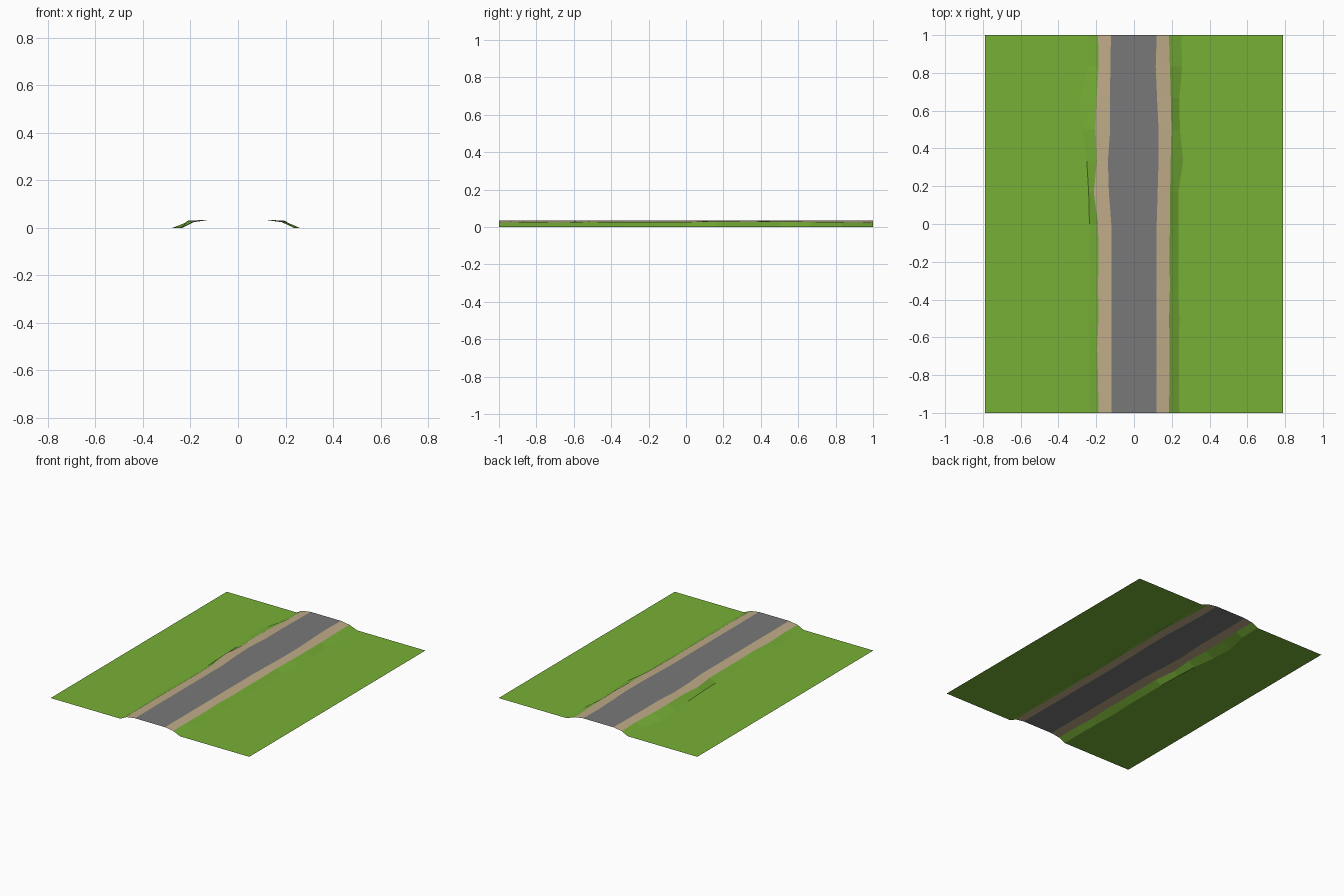
import bpy

if "Cube" in bpy.data.objects:
    bpy.data.objects.remove(bpy.data.objects["Cube"])

ROWS = 13
YS = [-1 + 2 * i / (ROWS - 1) for i in range(ROWS)]


def srgb(*c):
    return [(v / 255 / 12.92 if v < 11 else ((v / 255 + 0.055) / 1.055) ** 2.4) for v in c] + [1]


def material(name, *c):
    m = bpy.data.materials.new(name)
    m.diffuse_color = srgb(*c)
    m.use_nodes = True
    m.node_tree.nodes["Principled BSDF"].inputs["Base Color"].default_value = m.diffuse_color
    return m


green = material("grass green", 119, 176, 54)
tan = material("sandy tan", 191, 171, 136)
gray = material("asphalt gray", 121, 121, 121)


def strip(name, left, right, mat):
    """Flat-faced ribbon between two (x, z) lines running along y."""
    verts = [(p[0], y, p[1]) for line in (left, right) for p, y in zip(line, YS)]
    faces = [(i, i + ROWS, i + ROWS + 1, i + 1) for i in range(ROWS - 1)]
    me = bpy.data.meshes.new(name)
    me.from_pydata(verts, [], faces)
    me.materials.append(mat)
    ob = bpy.data.objects.new(name, me)
    bpy.context.collection.objects.link(ob)


def line(xs, zs):
    return list(zip(xs, zs))


flat = [0.0] * ROWS
crown = [0.034] * ROWS
# Slightly uneven shoulder height
rim = [0.024, 0.027, 0.025, 0.028, 0.026, 0.026, 0.027, 0.03, 0.028, 0.03, 0.028, 0.026, 0.024]

# Half-widths of asphalt, shoulder and embankment foot, front to back
road_l = [-0.12] * 7 + [-0.133, -0.138, -0.126, -0.127, -0.125, -0.122]
road_r = [0.12] * 7 + [0.125, 0.13, 0.13, 0.122, 0.115, 0.12]
edge_l = [-0.188, -0.19, -0.195, -0.188, -0.19, -0.188, -0.19,
          -0.213, -0.197, -0.204, -0.198, -0.187, -0.19]
edge_r = [0.185, 0.188, 0.188, 0.186, 0.19, 0.188, 0.19,
          0.191, 0.194, 0.198, 0.195, 0.19, 0.185]
foot_l = [-0.235, -0.235, -0.238, -0.242, -0.235, -0.236, -0.236,
          -0.24, -0.25, -0.272, -0.278, -0.24, -0.235]
foot_r = [0.24, 0.237, 0.238, 0.24, 0.235, 0.236, 0.236,
          0.235, 0.26, 0.243, 0.24, 0.255, 0.25]

# Road surface
strip("road", line(road_l, crown), line(road_r, crown), gray)
# Sandy shoulders
strip("shoulder_left", line(edge_l, rim), line(road_l, crown), tan)
strip("shoulder_right", line(road_r, crown), line(edge_r, rim), tan)
# Grassy embankments
strip("embankment_left", line(foot_l, flat), line(edge_l, rim), green)
strip("embankment_right", line(edge_r, rim), line(foot_r, flat), green)
# Flat meadows
strip("meadow_left", line([-0.79] * ROWS, flat), line(foot_l, flat), green)
strip("meadow_right", line(foot_r, flat), line([0.79] * ROWS, flat), green)
